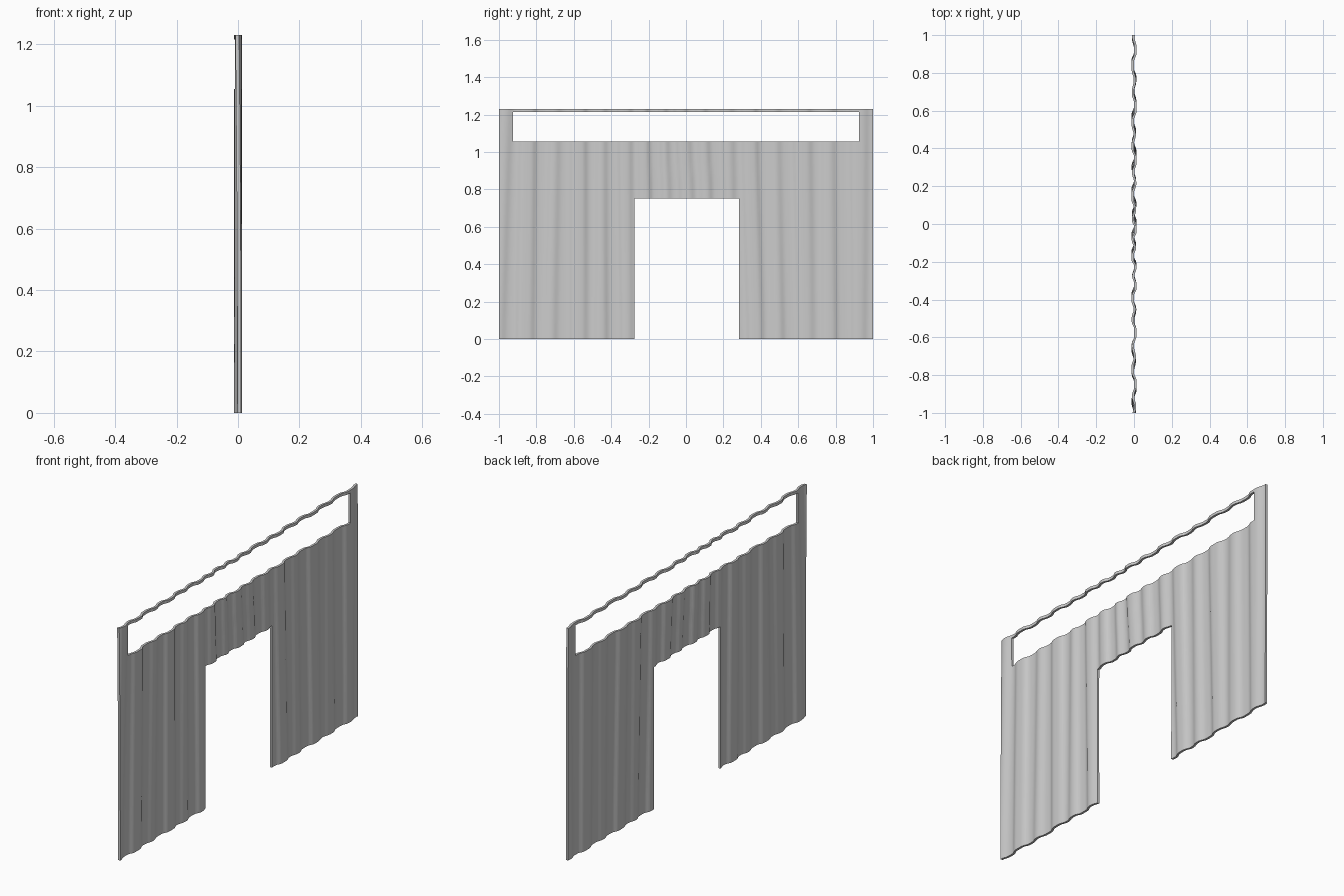
import bpy, bmesh, math

if "Cube" in bpy.data.objects:
    bpy.data.objects.remove(bpy.data.objects["Cube"])

THICK = 0.012    # cloth thickness along x
AMP = 0.0075     # fold depth either side of the centre plane


def fold(y, z):
    """Depth of the cloth: irregular pleats that drift slightly with height."""
    drift = 0.025 * math.sin(2.3 * y + 1.1) * z
    loose = 0.06 * (z - 0.75) * max(0.0, 1 - abs(y) / 0.28)
    u = y + drift + loose
    wave = math.sin(2 * math.pi * u / 0.125 + 1.5 * math.sin(4.1 * u) + 0.4)
    slow = 0.6 * math.sin(2 * math.pi * u / 0.31 + 0.8 * z)
    return AMP * math.tanh(1.4 * (wave + slow))


def steps(a, b, size):
    n = max(1, round((b - a) / size))
    return [a + (b - a) * i / n for i in range(n + 1)]


def spans(marks, size):
    out = [marks[0]]
    for a, b in zip(marks, marks[1:]):
        out += steps(a, b, size)[1:]
    return out


def cloth(name, y_marks, z_marks, keep):
    """Pleated sheet with thickness; keep(y, z) says which cells exist."""
    ys, zs = spans(y_marks, 0.01), spans(z_marks, 0.09)
    bm = bmesh.new()
    grid = [[bm.verts.new((fold(y, z) - THICK / 2, y, z)) for z in zs] for y in ys]
    for i in range(len(ys) - 1):
        for j in range(len(zs) - 1):
            if keep((ys[i] + ys[i + 1]) / 2, (zs[j] + zs[j + 1]) / 2):
                bm.faces.new((grid[i][j], grid[i][j + 1],
                              grid[i + 1][j + 1], grid[i + 1][j]))
    bmesh.ops.delete(bm, geom=[v for v in bm.verts if not v.link_faces], context='VERTS')
    ext = bmesh.ops.extrude_face_region(bm, geom=bm.faces[:], use_keep_orig=True)
    moved = [g for g in ext['geom'] if isinstance(g, bmesh.types.BMVert)]
    bmesh.ops.translate(bm, verts=moved, vec=(THICK, 0, 0))
    bmesh.ops.recalc_face_normals(bm, faces=bm.faces[:])
    me = bpy.data.meshes.new(name)
    bm.to_mesh(me)
    bm.free()
    ob = bpy.data.objects.new(name, me)
    bpy.context.collection.objects.link(ob)
    bpy.context.view_layer.objects.active = ob
    ob.select_set(True)
    bpy.ops.object.shade_smooth_by_angle(angle=math.radians(40))
    ob.select_set(False)


# Whole curtain: side drapes, valance, side strips and top hem around the slot
def in_curtain(y, z):
    doorway = -0.275 < y < 0.283 and z < 0.752
    slot = -0.925 < y < 0.925 and 1.055 < z < 1.215
    return not doorway and not slot


cloth("pleated_curtain",
      [-1, -0.925, -0.275, 0.283, 0.925, 1],
      [0, 0.752, 1.055, 1.215, 1.23], in_curtain)
